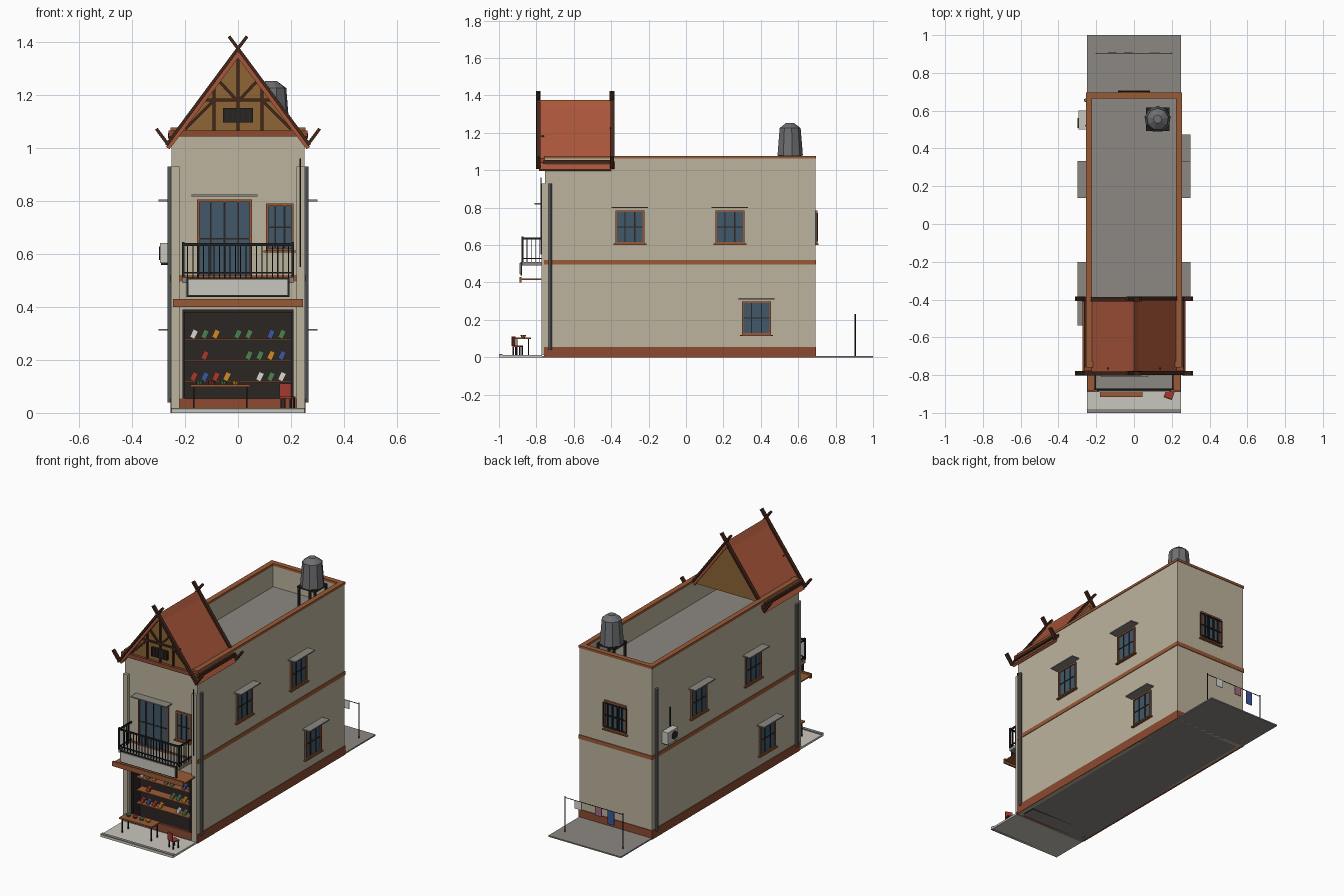
import bpy, bmesh, math, random
from mathutils import Matrix, Vector

if "Cube" in bpy.data.objects:
    bpy.data.objects.remove(bpy.data.objects["Cube"])

random.seed(4)
MATS = {}


def mat(name, hexcol):
    lin = lambda c: c / 12.92 if c <= 0.04045 else ((c + 0.055) / 1.055) ** 2.4
    m = bpy.data.materials.new(name)
    m.diffuse_color = [lin(int(hexcol[i:i + 2], 16) / 255) for i in (0, 2, 4)] + [1]
    m.use_nodes = True
    m.node_tree.nodes["Principled BSDF"].inputs["Base Color"].default_value = m.diffuse_color
    MATS[name] = m


for n, c in dict(plaster="BDB49D", brick="8C4A30", trim="9A5A36", tile="A9563A", wood="43261A", panel="8E6535",
                 glass="42586A", dark="2B2624", concrete="8C8882", metal="6E6F72", pale="C9C7BE", iron="222222",
                 red="A33A30", green="4E8050", blue="3C569A", orange="D08A2C", white="D8D6CE", pink="A06A86").items():
    mat(n, c)


def finish(name, bm, m, M=None):
    bmesh.ops.recalc_face_normals(bm, faces=bm.faces)
    me = bpy.data.meshes.new(name)
    bm.to_mesh(me)
    bm.free()
    me.materials.append(MATS[m])
    ob = bpy.data.objects.new(name, me)
    bpy.context.collection.objects.link(ob)
    if M is not None:
        ob.matrix_world = M
    return ob


def boxes(name, m, items, M=None):
    """One object from axis-aligned boxes (x0, x1, y0, y1, z0, z1)."""
    bm = bmesh.new()
    for x0, x1, y0, y1, z0, z1 in items:
        T = Matrix.Translation(((x0 + x1) / 2, (y0 + y1) / 2, (z0 + z1) / 2))
        bmesh.ops.create_cube(bm, size=1, matrix=T @ Matrix.Diagonal((x1 - x0, y1 - y0, z1 - z0, 1)))
    return finish(name, bm, m, M)


def beams(name, m, items, w, d):
    """One object from square bars running between two points."""
    bm = bmesh.new()
    for p, q in items:
        p, q = Vector(p), Vector(q)
        R = (q - p).to_track_quat('Z', 'Y').to_matrix().to_4x4()
        bmesh.ops.create_cube(bm, size=1, matrix=Matrix.Translation((p + q) / 2) @ R
                              @ Matrix.Diagonal((w, d, (q - p).length, 1)))
    return finish(name, bm, m)


def prism(name, m, pts, y0, y1):
    """Extrude an x-z outline along y."""
    bm = bmesh.new()
    f = bm.faces.new([bm.verts.new((x, y0, z)) for x, z in pts])
    ext = bmesh.ops.extrude_face_region(bm, geom=[f])
    bmesh.ops.translate(bm, vec=(0, y1 - y0, 0), verts=[v for v in ext['geom'] if isinstance(v, bmesh.types.BMVert)])
    return finish(name, bm, m)


def cone(bm, r1, r2, z0, z1, x, y, seg):
    bmesh.ops.create_cone(bm, cap_ends=True, segments=seg, radius1=r1, radius2=r2, depth=z1 - z0,
                          matrix=Matrix.Translation((x, y, (z0 + z1) / 2)))


def pipe(name, m, x, y, z0, z1, r):
    bm = bmesh.new()
    cone(bm, r, r, z0, z1, x, y, 8)
    finish(name, bm, m)


def window(name, M, w, z0, z1, bars, awning=0.05, sill=True):
    """Framed window on a wall plane y = 0 facing -y."""
    h, t = w / 2, 0.009
    boxes(name + "_glass", "glass", [(-h, h, -0.004, 0.004, z0, z1)], M)
    fr = [(-h, -h + t, -0.01, 0.004, z0, z1), (h - t, h, -0.01, 0.004, z0, z1),
          (-h, h, -0.01, 0.004, z1 - t, z1), (-h, h, -0.01, 0.004, z0, z0 + t)]
    if sill:
        fr.append((-h - 0.01, h + 0.01, -0.016, 0.004, z0 - 0.007, z0))
    boxes(name + "_frame", "trim", fr, M)
    mid = (z0 + z1) / 2
    mul = [(-h + w * i / bars - 0.003, -h + w * i / bars + 0.003, -0.008, 0, z0, z1) for i in range(1, bars)]
    boxes(name + "_bars", "dark", mul + [(-h, h, -0.007, 0, mid - 0.003, mid + 0.003)], M)
    if awning:
        boxes(name + "_awning", "concrete", [(-h - 0.02, h + 0.02, -awning, 0.004, z1 + 0.012, z1 + 0.019)], M)


# ground and pavement
boxes("ground_slab", "concrete", [(-.25, .25, -.77, 1, 0, .008)])
boxes("front_pavement", "pale", [(-.25, .25, -1, -.77, 0, .012)])
boxes("pavement_curb", "concrete", [(-.25, .25, -1, -.98, 0, .018)])

# building shell with recessed shop
F, B = -.755, .692
boxes("walls", "plaster", [
    (-.25, -.225, F, B, 0, 1.065), (.225, .25, F, B, 0, 1.065), (-.225, .225, B - .025, B, 0, 1.065),
    (-.225, .225, F, F + .025, .39, 1.065), (-.225, -.21, F, F + .025, 0, .39), (.21, .225, F, F + .025, 0, .39)])
boxes("roof_deck", "concrete", [(-.225, .225, F + .025, B - .025, .91, .93)])
boxes("shop_interior", "dark", [(-.225, .225, -.66, -.65, 0, .4), (-.225, .225, F + .02, -.65, .39, .4),
                                (-.225, -.215, F + .02, -.65, 0, .39), (.215, .225, F + .02, -.65, 0, .39),
                                (-.21, .21, -.768, F + .01, .378, .39),
                                (-.21, -.2, -.762, F + .01, .055, .39), (.2, .21, -.762, F + .01, .055, .39)])


def ring(name, m, z0, z1, o, i):
    boxes(name, m, [(-.25 - o, -.25 + i, F - o, B + o, z0, z1), (.25 - i, .25 + o, F - o, B + o, z0, z1),
                    (-.25, .25, F - o, F + i, z0, z1), (-.25, .25, B - i, B + o, z0, z1)])


ring("base_band", "brick", 0, .055, .004, .01)
ring("floor_band", "trim", .495, .52, .004, .01)
ring("parapet_cap", "trim", 1.062, 1.077, .004, .028)
boxes("front_pilasters", "plaster", [(s * .237 - .016, s * .237 + .016, -.772, F, .012, .93) for s in (-1, 1)])

# shelves and goods
boxes("shop_shelves", "trim", [(-.2, .2, -.72, -.66, z - .006, z) for z in (.12, .2, .28)])
goods = {}
for z in (.12, .2, .28):
    for i in range(9):
        if random.random() < .8:
            goods.setdefault(random.choice(("red", "white", "green", "blue", "orange")), []).append((-.166 + i * .0415, z))
for c, spots in goods.items():
    beams("goods_" + c, c, [((x - .007, -.70, z + .002), (x + .007, -.70, z + .032)) for x, z in spots], .018, .02)

# canopy, sign and balcony
boxes("shop_canopy", "trim", [(-.245, .245, -.885, F, .413, .42), (-.245, .245, -.89, -.88, .4, .43)])
boxes("sign_frame", "dark", [(-.195, .195, -.885, -.877, .437, .51)])
boxes("sign_board", "pale", [(-.187, .187, -.89, -.884, .444, .503)])
boxes("balcony_slab", "concrete", [(-.21, .21, -.877, F, .49, .51)])
rails = [(-.21, .21, -.878, -.87, .63, .64), (-.21, .21, -.877, -.871, .525, .531)]
for s in (-1, 1):
    x = s * .206
    rails += [(x - .004, x + .004, -.878, F, .63, .64), (x - .003, x + .003, -.877, F, .525, .531),
              (x - .005, x + .005, -.88, -.87, .51, .645)]
    rails += [(x - .002, x + .002, y - .002, y + .002, .51, .635) for y in (-.85, -.828, -.806, -.784)]
rails += [(-.19 + i * .02 - .002, -.19 + i * .02 + .002, -.876, -.872, .51, .635) for i in range(20)]
boxes("balcony_railing", "iron", rails)

# openings on every wall
Rz = lambda a, x, y: Matrix.Translation((x, y, 0)) @ Matrix.Rotation(math.radians(a), 4, 'Z')
window("balcony_door", Rz(0, -.051, F), .208, .51, .805, 4, .055, False)
window("front_window", Rz(0, .158, F), .104, .612, .79, 3, 0)
for y, z, n in ((-.3, .607, "upper_front"), (.235, .607, "upper_rear"), (.377, .12, "lower")):
    window("right_window_" + n, Rz(90, .25, y), .155, z, z + .178, 3)
for y, z, n in ((-.3, .607, "upper_front"), (.235, .607, "upper_rear"), (-.44, .12, "lower")):
    window("left_window_" + n, Rz(-90, -.25, y), .155, z, z + .178, 3)
window("rear_window", Rz(180, 0, B), .15, .607, .785, 3, 0)
boxes("rear_window_grille", "iron", [(-.08 + i * .032 - .003, -.08 + i * .032 + .003, B + .006, B + .013, .62, .77) for i in range(6)]
      + [(-.083, .083, B + .006, B + .013, z, z + .006) for z in (.62, .692, .766)])

# gabled front roof
Y0, Y1 = -.785, -.4
for s, n in ((-1, "left"), (1, "right")):
    prism("roof_slope_" + n, "tile", [(0, 1.365), (s * .272, 1.003), (s * .258, .995), (0, 1.338)], Y0, Y1)
    boxes("eave_beam_" + n, "wood", [(s * .25 - .014, s * .25 + .014, -.765, -.405, 1.035, 1.055)])
prism("ridge_cap", "tile", [(-.025, 1.335), (0, 1.375), (.025, 1.335), (0, 1.36)], Y0, Y1)
for y, n in ((-.763, "front"), (-.42, "rear")):
    prism("gable_panel_" + n, "panel", [(-.225, 1.05), (.225, 1.05), (0, 1.345)], y, y + .012)
boxes("gable_base_beam", "brick", [(-.262, .262, -.778, -.755, 1.042, 1.066)])
bars = []
for y, n in ((-.79, "front"), (-.396, "rear")):
    for s in (-1, 1):
        bars += [((-s * .034, y + s * .002, 1.42), (s * .27, y + s * .002, 1.01)),
                 ((s * .262, y, 1.01), (s * .308, y, 1.072))]
beams("bargeboards_and_finials", "wood", bars, .022, .012)
P = lambda x, z: (x, -.766, z)
truss = [(P(0, 1.066), P(0, 1.34)), (P(-.14, 1.18), P(.14, 1.18))]
for s in (-1, 1):
    truss += [(P(s * .09, 1.066), P(s * .09, 1.225)), (P(s * .005, 1.18), P(s * .07, 1.25)),
              (P(s * .2, 1.07), P(s * .095, 1.175))]
beams("gable_timbers", "wood", truss, .011, .011)
boxes("gable_vent", "dark", [(-.056, .056, -.776, -.763, 1.095, 1.15)])
boxes("gable_vent_slats", "iron", [(x / 100 - .003, x / 100 + .003, -.78, -.775, 1.095, 1.15) for x in (-5, -3, -1, 1, 3, 5)])

# water tank on a stand
tx, ty = .125, .555
bm = bmesh.new()
cone(bm, .07, .058, 1.078, 1.225, tx, ty, 9)
cone(bm, .058, .022, 1.225, 1.252, tx, ty, 9)
finish("water_tank", bm, "metal")
boxes("tank_stand", "iron", [(tx - .062, tx + .062, ty - .062, ty + .062, 1.066, 1.078)]
      + [(tx + a * .055 - .006, tx + a * .055 + .006, ty + b * .055 - .006, ty + b * .055 + .006, .93, 1.07)
         for a in (-1, 1) for b in (-1, 1)])

# pipes and air conditioner
for n, x, y in (("front_right", .257, -.725), ("front_left", -.257, -.725), ("rear_left", -.257, .655)):
    pipe("downpipe_" + n, "metal", x, y, .04, .93, .009)
pipe("front_conduit", "iron", .235, -.775, .55, .96, .003)
boxes("air_conditioner", "pale", [(-.295, -.255, .5, .6, .565, .64)])
bm = bmesh.new()
bmesh.ops.create_cone(bm, cap_ends=True, segments=12, radius1=.026, radius2=.026, depth=.004,
                      matrix=Matrix.Translation((-.296, .535, .602)) @ Matrix.Rotation(math.pi / 2, 4, 'Y'))
finish("air_conditioner_fan", bm, "dark")
boxes("air_conditioner_bracket", "iron", [(-.29, -.25, y, y + .006, .557, .565) for y in (.51, .584)])
pipe("air_conditioner_pipe", "iron", -.255, .52, .64, .76, .004)

# table, bowls and chair
boxes("table_top", "trim", [(-.18, .045, -.915, -.83, .098, .107)])
boxes("table_legs", "iron", [(x, x + .006, y, y + .006, .012, .1) for x in (-.17, .03) for y in (-.907, -.845)])
for i, c in enumerate(("green", "red", "green", "orange")):
    bm = bmesh.new()
    cone(bm, .01, .016, .107, .12, -.145 + i * .045, -.87, 8)
    finish("bowl_%d" % (i + 1), bm, c)
C = Matrix.Translation((.187, -.9, 0)) @ Matrix.Rotation(math.radians(-20), 4, 'Z')
boxes("chair_seat", "red", [(-.023, .023, -.02, .023, .055, .062), (-.023, .023, -.026, -.02, .06, .11)], C)
boxes("chair_legs", "iron", [(x - .003, x + .003, y - .003, y + .003, .012, .056) for x in (-.019, .019) for y in (-.017, .018)], C)

# clothesline
for s, n in ((-1, "left"), (1, "right")):
    pipe("line_pole_" + n, "iron", s * .2, .905, 0, .23, .003)
beams("clothes_rope", "iron", [((-.2, .905, .222), (.2, .905, .222))], .003, .003)
for n, c, x, w, h in (("towel", "white", .11, .05, .05), ("shirt", "pink", -.03, .045, .055), ("trousers", "blue", -.115, .045, .085)):
    boxes("hanging_" + n, c, [(x - w / 2, x + w / 2, .903, .907, .222 - h, .222)])
